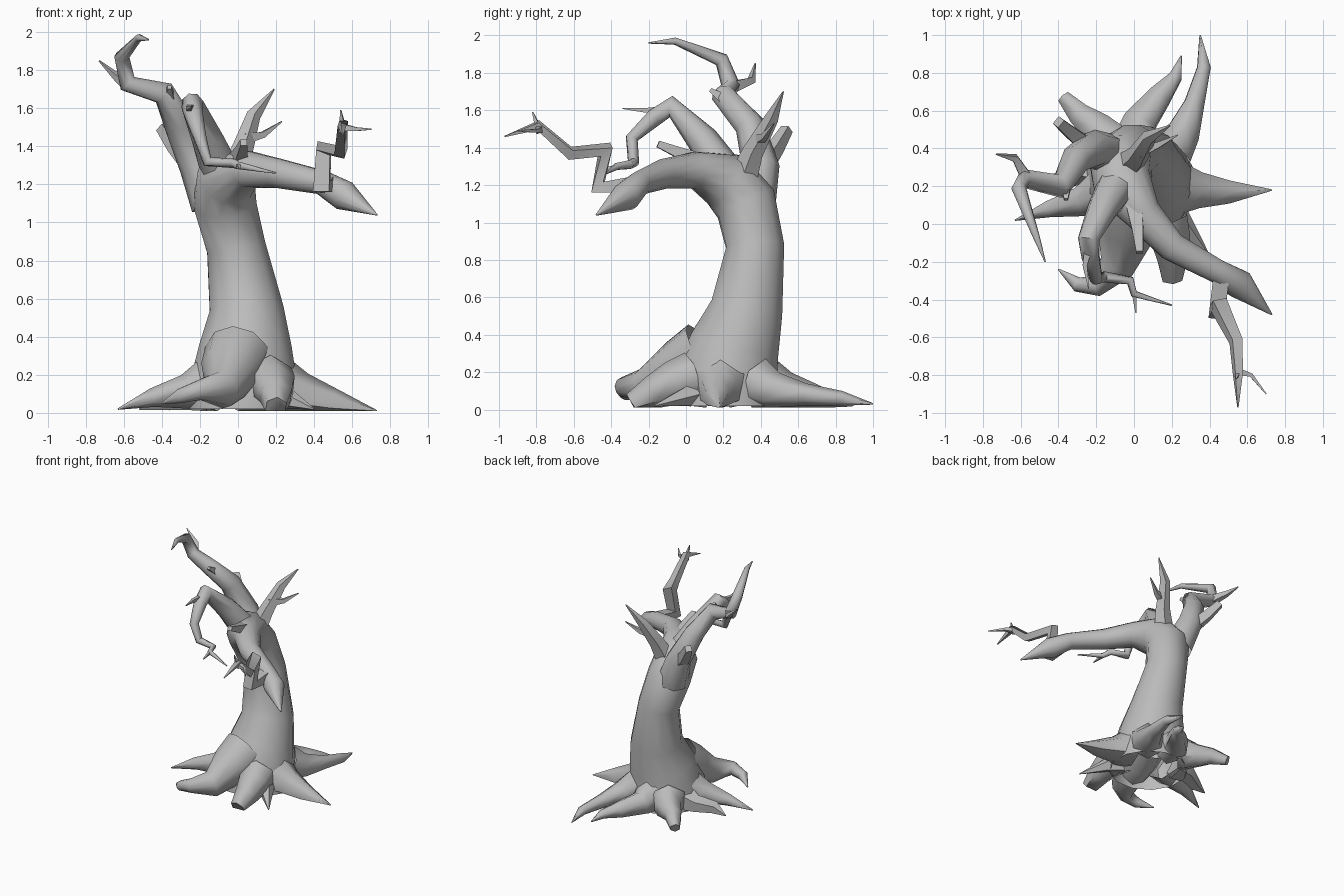
import bpy
import bmesh
import math
from mathutils import Vector

start_cube = bpy.data.objects.get("Cube")
if start_cube:
    bpy.data.objects.remove(start_cube, do_unlink=True)

# Bark material
bark = bpy.data.materials.new("grey_bark")
bark.use_nodes = True
colour = (0.5, 0.5, 0.5, 1)
bark.diffuse_color = colour
bark.node_tree.nodes["Principled BSDF"].inputs["Base Color"].default_value = colour
bark.node_tree.nodes["Principled BSDF"].inputs["Roughness"].default_value = 0.9


def limb(name, points, radii, sides=5, width=1.0):
    """Sweep a polygon along points; radii is a full list or a (start, end) taper."""
    path = [Vector(p) for p in points]
    last = len(path) - 1
    if len(radii) == 2:
        first_radius, end_radius = radii
        radii = [first_radius + (end_radius - first_radius) * i / last for i in range(last + 1)]
    bm = bmesh.new()
    rings = []
    side = None
    for i, centre in enumerate(path):
        before = (centre - path[max(i - 1, 0)]).normalized()
        after = (path[min(i + 1, last)] - centre).normalized()
        tangent = (before + after).normalized()
        if side is None:
            side = tangent.cross(Vector((0, 0, 1)))
            if side.length < 0.1:
                side = Vector((1, 0, 0))
        # carry the frame along the path without twisting it
        side = (side - tangent * side.dot(tangent)).normalized()
        up = side.cross(tangent)
        ring = []
        for k in range(sides):
            angle = math.tau * (k + 0.5) / sides
            offset = side * math.cos(angle) * width + up * math.sin(angle)
            position = centre + offset * radii[i]
            position.z = max(position.z, 0.01)
            ring.append(bm.verts.new(position))
        rings.append(ring)
    for lower, upper in zip(rings, rings[1:]):
        for k in range(sides):
            n = (k + 1) % sides
            bm.faces.new((lower[k], lower[n], upper[n], upper[k]))
    start_cap = bm.faces.new(list(reversed(rings[0])))
    bm.faces.new(rings[-1])
    bmesh.ops.recalc_face_normals(bm, faces=bm.faces)
    # hollow underneath: drop the hidden start cap and anything lying on the ground
    hidden = [f for f in bm.faces
              if f is start_cap or max(v.co.z for v in f.verts) < 0.015]
    bmesh.ops.delete(bm, geom=hidden, context="FACES")
    mesh = bpy.data.meshes.new(name)
    bm.to_mesh(mesh)
    bm.free()
    mesh.materials.append(bark)
    obj = bpy.data.objects.new(name, mesh)
    bpy.context.collection.objects.link(obj)
    made.append(obj)


made = []
TIP = 0.004

# Trunk, bending forward into the long front branch
limb("trunk_and_front_branch",
     [(.03, .21, .02), (.03, .21, .16), (.04, .26, .34), (.045, .325, .54), (-.01, .37, .87),
      (-.07, .32, 1.1), (-.06, .21, 1.23), (.05, .05, 1.28), (.2, -.12, 1.26),
      (.44, -.25, 1.21), (.56, -.32, 1.14), (.73, -.48, 1.04)],
     [.3, .29, .25, .2, .16, .17, .16, .1, .08, .065, .08, TIP], sides=12)

# Twigs rising from the end of the front branch
limb("front_branch_twig",
     [(.46, -.3, 1.2), (.44, -.47, 1.19), (.45, -.43, 1.39), (.54, -.62, 1.37),
      (.55, -.79, 1.52), (.55, -.97, 1.46)], [.06, .06, .055, .04, .03, TIP], sides=4)
limb("front_branch_side_twig",
     [(.55, -.78, 1.5), (.62, -.8, 1.49), (.7, -.9, 1.49)], (.025, TIP), sides=4)
limb("front_branch_upper_twig",
     [(.55, -.78, 1.48), (.54, -.82, 1.59)], (.025, TIP), sides=4)

# Tall branch on the right of the tree
limb("tall_branch",
     [(-.13, .36, 1.1), (-.21, .4, 1.3), (-.31, .34, 1.52), (-.39, .2, 1.68),
      (-.58, .24, 1.73), (-.61, .19, 1.87), (-.52, -.06, 1.97), (-.47, -.2, 1.96)],
     [.12, .1, .08, .065, .05, .04, .02, TIP], sides=8)
limb("tall_branch_spike",
     [(-.56, .23, 1.72), (-.63, .35, 1.76), (-.73, .37, 1.85)], (.045, TIP), sides=4)
limb("tall_branch_knot",
     [(-.36, .26, 1.62), (-.36, .13, 1.71)], (.055, .015), sides=4)
limb("tall_branch_stub",
     [(-.24, .41, 1.3), (-.33, .48, 1.4), (-.4, .54, 1.5)], (.06, .035), sides=4)

# Branch that arches forward and hangs down
limb("arched_branch",
     [(-.08, .22, 1.24), (-.16, .09, 1.44), (-.24, -.08, 1.62), (-.23, -.17, 1.56),
      (-.2, -.29, 1.45), (-.16, -.28, 1.32), (-.02, -.3, 1.31), (0, -.37, 1.3),
      (.2, -.43, 1.26)], [.11, .085, .06, .05, .035, .03, .025, .02, TIP], sides=8)
limb("arched_branch_tip",
     [(0, -.36, 1.3), (.01, -.47, 1.28)], (.018, TIP), sides=4)
limb("arched_branch_spike",
     [(-.24, -.12, 1.6), (-.26, -.22, 1.6), (-.24, -.34, 1.61)], (.03, TIP), sides=4)

# Short forked branch at the back and a broken stub on the crown
limb("back_branch",
     [(-.03, .31, 1.24), (.02, .36, 1.38), (.08, .46, 1.56), (.19, .52, 1.7)],
     [.08, .06, .04, TIP])
limb("back_branch_fork",
     [(.03, .38, 1.44), (.13, .42, 1.46), (.23, .47, 1.53)], (.04, TIP), sides=4)
limb("crown_stub",
     [(0, .1, 1.32), (.02, -.03, 1.37), (.03, -.15, 1.42)], (.06, .025), sides=4)

# Roots spreading over the ground
limb("left_root",
     [(.23, .19, .13), (.34, .18, .1), (.5, .17, .06), (.73, .18, .01)],
     [.16, .11, .07, TIP], sides=6)
limb("left_front_root",
     [(.18, .07, .1), (.27, -.01, .07), (.4, -.17, .02)], (.1, TIP))
limb("front_root",
     [(.16, .03, .17), (.19, -.07, .14), (.2, -.18, .09), (.2, -.29, .03)],
     [.14, .12, .09, .06], sides=6)
limb("curling_front_root",
     [(0, .1, .3), (-.04, -.03, .22), (-.09, -.22, .12), (-.2, -.33, .12),
      (-.3, -.32, .09), (-.4, -.24, .05)], [.18, .16, .1, .055, .04, TIP], sides=10)
limb("right_front_root",
     [(-.16, .17, .15), (-.28, .12, .11), (-.45, .08, .08), (-.63, .02, .02)],
     [.14, .09, .05, TIP], sides=6)
limb("right_root",
     [(-.18, .27, .1), (-.29, .28, .08), (-.42, .22, .06), (-.52, .22, .02)],
     [.11, .07, .05, TIP])
limb("right_back_root",
     [(-.13, .42, .13), (-.2, .51, .1), (-.29, .58, .1), (-.37, .67, .05)],
     [.14, .1, .07, .04], sides=6)
limb("back_root",
     [(.01, .43, .14), (.03, .54, .1), (.14, .68, .07), (.22, .78, .05), (.25, .89, .02)],
     [.14, .1, .07, .04, TIP], sides=6)
limb("left_back_root",
     [(.19, .39, .14), (.26, .48, .1), (.32, .64, .08), (.37, .83, .06), (.35, 1, .03)],
     [.14, .1, .06, .04, TIP], sides=6)

# Smooth bark, keeping the hard edges of the twigs
bpy.ops.object.select_all(action="DESELECT")
for obj in made:
    obj.select_set(True)
bpy.context.view_layer.objects.active = made[0]
bpy.ops.object.shade_smooth_by_angle(angle=math.radians(62))
